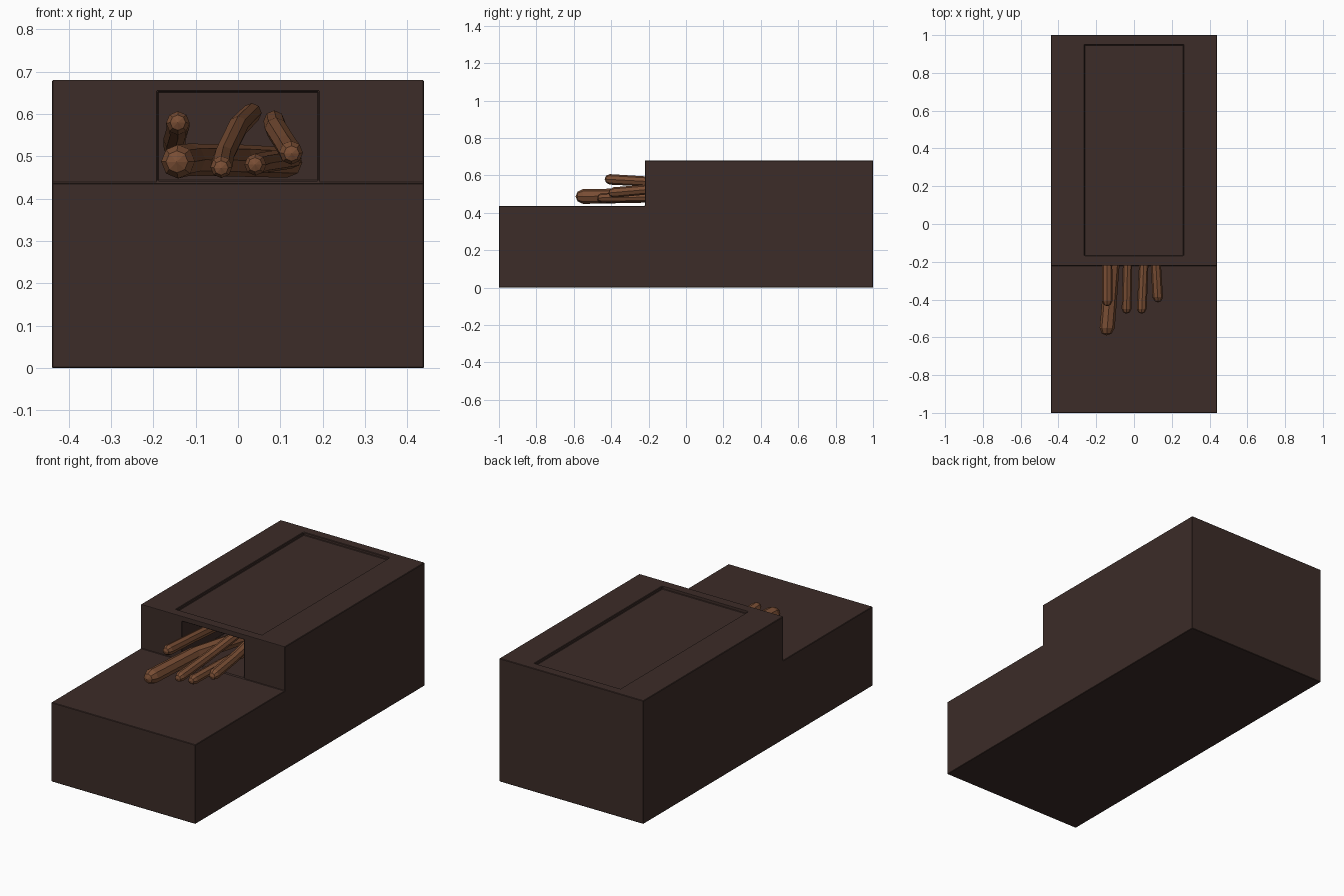
import bpy, bmesh, math
from mathutils import Vector

if "Cube" in bpy.data.objects:
    bpy.data.objects.remove(bpy.data.objects["Cube"])


def material(name, color):
    m = bpy.data.materials.new(name)
    m.diffuse_color = (*color, 1)
    m.use_nodes = True
    m.node_tree.nodes["Principled BSDF"].inputs["Base Color"].default_value = m.diffuse_color
    return m


def make_object(name, bm, mat=None):
    bmesh.ops.recalc_face_normals(bm, faces=bm.faces)
    me = bpy.data.meshes.new(name)
    bm.to_mesh(me)
    bm.free()
    ob = bpy.data.objects.new(name, me)
    bpy.context.collection.objects.link(ob)
    if mat:
        me.materials.append(mat)
    return ob


def cutter(name, lo, hi):
    bm = bmesh.new()
    bmesh.ops.create_cube(bm, size=1)
    for v in bm.verts:
        v.co = [(a + b) / 2 + c * (b - a) for a, b, c in zip(lo, hi, v.co)]
    ob = make_object(name, bm)
    ob.hide_render = True
    ob.hide_viewport = True
    return ob


def log(name, path, r, mat, sides=8):
    # Tapered ring stack with a rounded cap at each end
    pts = [Vector(p) for p in path]
    d0 = (pts[1] - pts[0]).normalized()
    d1 = (pts[-1] - pts[-2]).normalized()
    stations = [(pts[0] + d0 * r * 0.25, r * 0.65), (pts[0] + d0 * r, r)]
    stations += [(p, r * 0.95) for p in pts[1:-1]]
    stations += [(pts[-1] - d1 * r, r * 0.9), (pts[-1] - d1 * r * 0.25, r * 0.6)]
    bm = bmesh.new()
    rings = []
    for c, rad in stations:
        rings.append([bm.verts.new(c + Vector((math.cos(a) * rad, 0, math.sin(a) * rad)))
                      for a in (2 * math.pi * i / sides for i in range(sides))])
    for a, b in zip(rings, rings[1:]):
        for i in range(sides):
            j = (i + 1) % sides
            bm.faces.new((a[i], a[j], b[j], b[i]))
    for ring, tip in ((rings[0], pts[0]), (rings[-1], pts[-1])):
        pole = bm.verts.new(tip)
        for i in range(sides):
            bm.faces.new((ring[i], ring[(i + 1) % sides], pole))
    return make_object(name, bm, mat)


stone = material("dark_clay", (0.045, 0.025, 0.021))
wood = material("wood", (0.19, 0.075, 0.034))

# Stepped body: low hearth in front, tall firebox block behind
profile = [(-1, 0), (1, 0), (1, 0.68), (-0.22, 0.68), (-0.22, 0.437), (-1, 0.437)]
bm = bmesh.new()
face = bm.faces.new([bm.verts.new((-0.44, y, z)) for y, z in profile])
side = bmesh.ops.extrude_face_region(bm, geom=[face])
bmesh.ops.translate(bm, vec=(0.88, 0, 0),
                    verts=[g for g in side["geom"] if isinstance(g, bmesh.types.BMVert)])
body = make_object("stove_body", bm, stone)

# Firebox opening and shallow recess on the cooking top
for name, lo, hi in (
        ("firebox_cutter", (-0.19, -0.5, 0.442), (0.19, 0.8, 0.653)),
        ("top_recess_cutter", (-0.262, -0.168, 0.664), (0.262, 0.947, 0.8))):
    mod = body.modifiers.new(name, "BOOLEAN")
    mod.operation = "DIFFERENCE"
    mod.solver = "EXACT"
    mod.object = cutter(name, lo, hi)
bevel = body.modifiers.new("soft_edges", "BEVEL")
bevel.width = 0.003
bevel.segments = 1
bevel.limit_method = "ANGLE"

# Firewood reaching out of the firebox
logs = [
    ([(-0.145, -0.59, 0.487), (-0.115, -0.22, 0.492), (0.0, 0.2, 0.49), (0.13, 0.55, 0.485)], 0.040),
    ([(-0.142, -0.435, 0.580), (-0.142, -0.2, 0.567), (-0.15, 0.1, 0.54), (-0.15, 0.45, 0.515)], 0.028),
    ([(-0.04, -0.475, 0.472), (-0.034, -0.2, 0.50), (0.0, 0.15, 0.57), (0.035, 0.5, 0.605)], 0.026),
    ([(0.04, -0.475, 0.480), (0.052, -0.2, 0.484), (0.09, 0.1, 0.49), (0.13, 0.45, 0.495)], 0.026),
    ([(0.127, -0.415, 0.506), (0.115, -0.2, 0.525), (0.09, 0.1, 0.565), (0.085, 0.4, 0.585)], 0.028),
]
for i, (path, r) in enumerate(logs, 1):
    log(f"firewood_log_{i}", path, r, wood)
